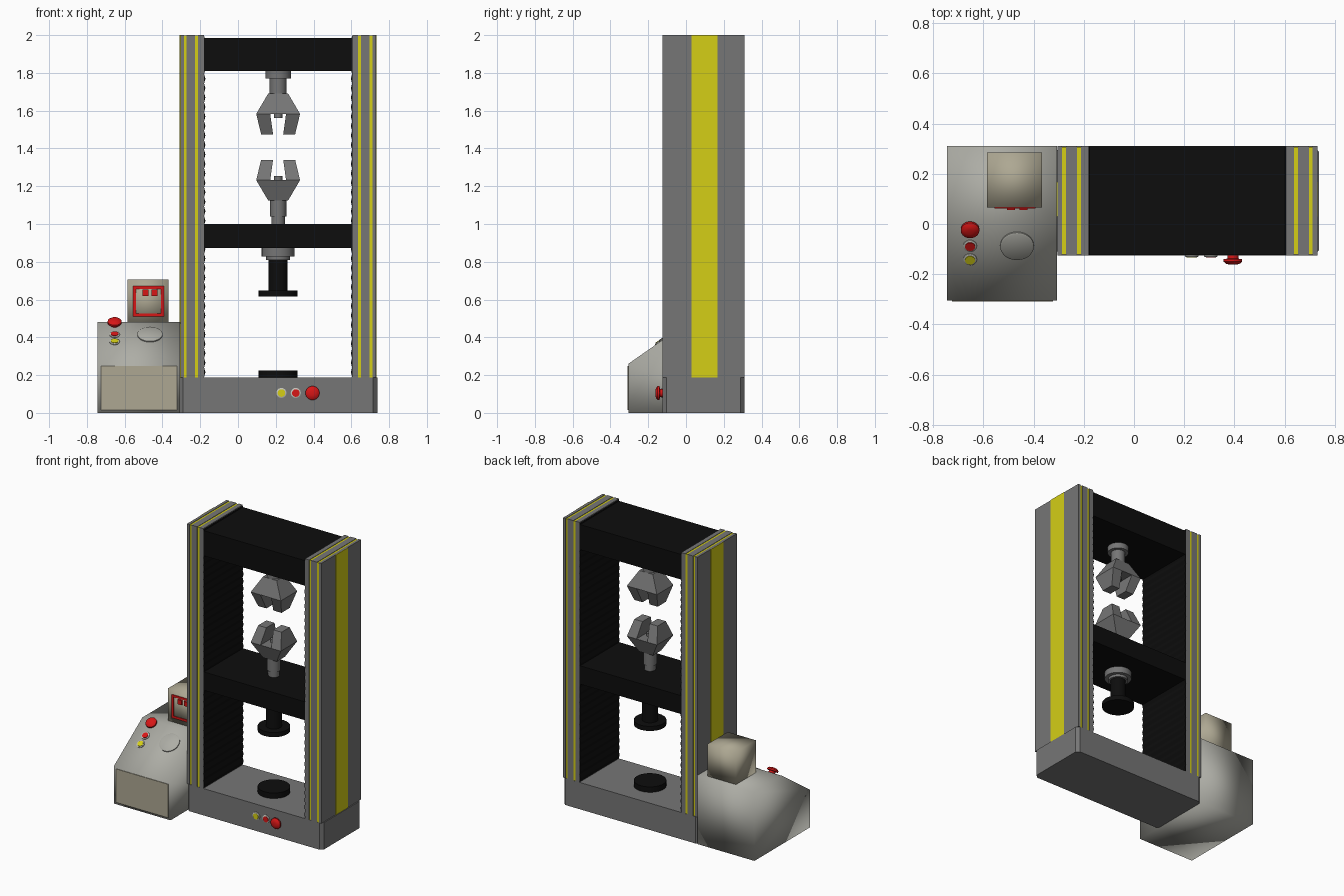
import bpy, bmesh, math
from mathutils import Matrix

if "Cube" in bpy.data.objects:
    bpy.data.objects.remove(bpy.data.objects["Cube"])

def material(name, rgb):
    m = bpy.data.materials.new(name)
    m.diffuse_color = (*rgb, 1)
    m.use_nodes = True
    m.node_tree.nodes["Principled BSDF"].inputs["Base Color"].default_value = m.diffuse_color
    return m

GREY = material("steel grey", (0.18, 0.18, 0.18))
YELLOW = material("yellow", (0.66, 0.62, 0.008))
RED = material("red", (0.68, 0.008, 0.008))
BLACK = material("black", (0.004, 0.004, 0.004))
SHELL = material("console shell", (0.42, 0.42, 0.38))
TAN = material("tan panel", (0.42, 0.39, 0.29))
LIGHT = material("light ring", (0.55, 0.55, 0.5))

CX, CY = 0.2125, 0.0925      # centre of the frame
Y0, Y1 = -0.125, 0.31        # frame front and back


def finish(name, bm, mat, smooth=None):
    bmesh.ops.recalc_face_normals(bm, faces=bm.faces)
    me = bpy.data.meshes.new(name)
    bm.to_mesh(me)
    bm.free()
    me.materials.append(mat)
    ob = bpy.data.objects.new(name, me)
    bpy.context.collection.objects.link(ob)
    if smooth:
        bpy.ops.object.select_all(action='DESELECT')
        ob.select_set(True)
        bpy.context.view_layer.objects.active = ob
        bpy.ops.object.shade_smooth_by_angle(angle=math.radians(smooth))
    return ob


def loft(name, rings, mat, smooth=None):
    """Skin a list of equal-length point rings and cap both ends."""
    bm = bmesh.new()
    vs = [[bm.verts.new(p) for p in ring] for ring in rings]
    n = len(vs[0])
    for a, b in zip(vs, vs[1:]):
        for i in range(n):
            j = (i + 1) % n
            bm.faces.new((a[i], a[j], b[j], b[i]))
    bm.faces.new(vs[0])
    bm.faces.new(vs[-1])
    return finish(name, bm, mat, smooth)


def rect(x0, x1, y0, y1, z):
    return [(x0, y0, z), (x1, y0, z), (x1, y1, z), (x0, y1, z)]


def box(name, x, y, z, mat, smooth=None):
    return loft(name, [rect(*x, *y, z[0]), rect(*x, *y, z[1])], mat, smooth)


def lathe(name, profile, mat, matrix=None, n=32):
    m = matrix or Matrix.Translation((CX, CY, 0))
    rings = [[m @ Matrix.Rotation(2 * math.pi * i / n, 4, 'Z') @ Matrix.Translation((r, 0, z))
              for i in range(n)] for r, z in profile]
    return loft(name, [[q.translation for q in r] for r in rings], mat, 35)


# base with chamfered corners
c, w = 0.022, 0.525
outline = [(-w + c, Y0), (w - c, Y0), (w, Y0 + c), (w, Y1 - c),
           (w - c, Y1), (-w + c, Y1), (-w, Y1 - c), (-w, Y0 + c)]
loft("base", [[(CX + x, y, z) for x, y in outline] for z in (0, 0.187)], GREY)

# columns: layered slabs, outer stripe and pleated inner cover
for s, side in ((-1, "left"), (1, "right")):
    def span(a, b):
        return tuple(sorted((CX + s * a, CX + s * b)))
    layers = [(0.393, 0.424, GREY), (0.424, 0.440, YELLOW), (0.440, 0.484, GREY),
              (0.484, 0.499, YELLOW), (0.499, 0.518, GREY)]
    for i, (a, b, mat) in enumerate(layers):
        g = 0.003 if mat is YELLOW else 0
        box(f"{side}_column_layer_{i}", span(a, b), (Y0 + g, Y1 - g), (0.187, 2 - g), mat)
    box(f"{side}_column_stripe", span(0.518, 0.521), (0.03, 0.167), (0.187, 2.0), YELLOW)
    teeth = 36
    z0, dz = 0.19, 1.805 / teeth
    prof = [(0.394, z0)] + [(0.385 if k % 2 else 0.392, z0 + k * dz / 2)
                            for k in range(2 * teeth + 1)] + [(0.394, z0 + 1.805)]
    loft(f"{side}_pleated_cover",
         [[(CX + s * a, y, z) for a, z in prof] for y in (Y0 + 0.002, Y1 - 0.002)], BLACK)

# crossbeams
for name, z in (("top_beam", (1.81, 1.985)), ("moving_crosshead", (0.872, 1.0))):
    box(name, (CX - 0.394, CX + 0.394), (Y0 + 0.002, Y1 - 0.002), z, BLACK)

# grips, the lower one is the upper one mirrored
for name, f in (("upper", lambda z: z), ("lower", lambda z: 2.815 - z)):
    def slab(a, b, hy, z):
        return rect(CX + a, CX + b, CY - hy, CY + hy, f(z))
    loft(f"{name}_grip_head", [slab(-0.053, 0.053, 0.045, 1.69),
                               slab(-0.116, 0.116, 0.09, 1.583)], GREY)
    for s, side in ((-1, "left"), (1, "right")):
        loft(f"{name}_grip_{side}_jaw", [slab(s * 0.042, s * 0.116, 0.09, 1.583),
                                         slab(s * 0.027, s * 0.09, 0.045, 1.475)], GREY)
    lathe(f"{name}_grip_stud", [(0.022, f(1.59)), (0.022, f(1.56))], GREY, n=16)
lathe("upper_grip_neck", [(0.045, 1.685), (0.045, 1.77), (0.068, 1.77), (0.068, 1.815)], GREY)
lathe("lower_grip_neck", [(0.036, 0.995), (0.036, 1.04), (0.043, 1.04), (0.043, 1.135)], GREY)

# compression plates
lathe("plunger_flange", [(0.063, 0.81), (0.063, 0.828), (0.087, 0.828), (0.087, 0.875)], GREY)
lathe("plunger", [(0.103, 0.615), (0.103, 0.647), (0.05, 0.647), (0.05, 0.812)], BLACK)
lathe("lower_plate", [(0.103, 0.185), (0.103, 0.225)], BLACK)


# push buttons
def small_button(name, m, mat):
    lathe(name + "_ring", [(0.027, -0.004), (0.027, 0.004), (0.024, 0.006)], LIGHT, m, 24)
    lathe(name, [(0.02, 0), (0.02, 0.009)], mat, m, 24)


def stop_button(name, m):
    lathe(name, [(0.022, -0.004), (0.022, 0.013), (0.037, 0.015), (0.037, 0.025),
                 (0.026, 0.034), (0.012, 0.037)], RED, m)


def on_base(x):
    return Matrix.Translation((x, Y0, 0.105)) @ Matrix.Rotation(math.pi / 2, 4, 'X')


small_button("base_yellow_button", on_base(0.23), YELLOW)
small_button("base_red_button", on_base(0.306), RED)
stop_button("base_stop_button", on_base(0.394))

# console with sloped control face
XL, XR = -0.745, -0.307
side = [(-0.305, 0), (0.31, 0), (0.31, 0.48), (0.01, 0.48), (-0.305, 0.26)]
loft("console", [[(x, y, z) for y, z in side] for x in (XL, XR)], SHELL, 180)
box("console_front_panel", (-0.725, -0.322), (-0.309, -0.300), (0.015, 0.248), TAN)
TILT = math.atan2(0.22, 0.315)


def on_slope(x, y):
    z = 0.26 + (y + 0.305) * math.tan(TILT)
    return Matrix.Translation((x, y, z)) @ Matrix.Rotation(TILT, 4, 'X')


stop_button("console_stop_button", on_slope(-0.653, -0.012))
small_button("console_red_button", on_slope(-0.653, -0.086), RED)
small_button("console_yellow_button", on_slope(-0.653, -0.14), YELLOW)
lathe("console_dial", [(0.067, -0.004), (0.067, 0.006), (0.06, 0.01)], SHELL,
      on_slope(-0.466, -0.086))

# display unit with red frame and two keys
box("display", (-0.585, -0.367), (0.065, 0.285), (0.475, 0.705), TAN, 180)
fx0, fx1, fz0, fz1, t = -0.555, -0.392, 0.51, 0.672, 0.015
for name, x, z in (("left", (fx0, fx0 + t), (fz0, fz1)), ("right", (fx1 - t, fx1), (fz0, fz1)),
                   ("bottom", (fx0 + t, fx1 - t), (fz0, fz0 + t)),
                   ("top", (fx0 + t, fx1 - t), (fz1 - t, fz1))):
    box(f"display_frame_{name}", x, (0.061, 0.067), z, RED)
for i, x in enumerate((-0.506, -0.457)):
    box(f"display_key_{i}", (x, x + 0.032), (0.055, 0.067), (0.62, 0.652), RED)
